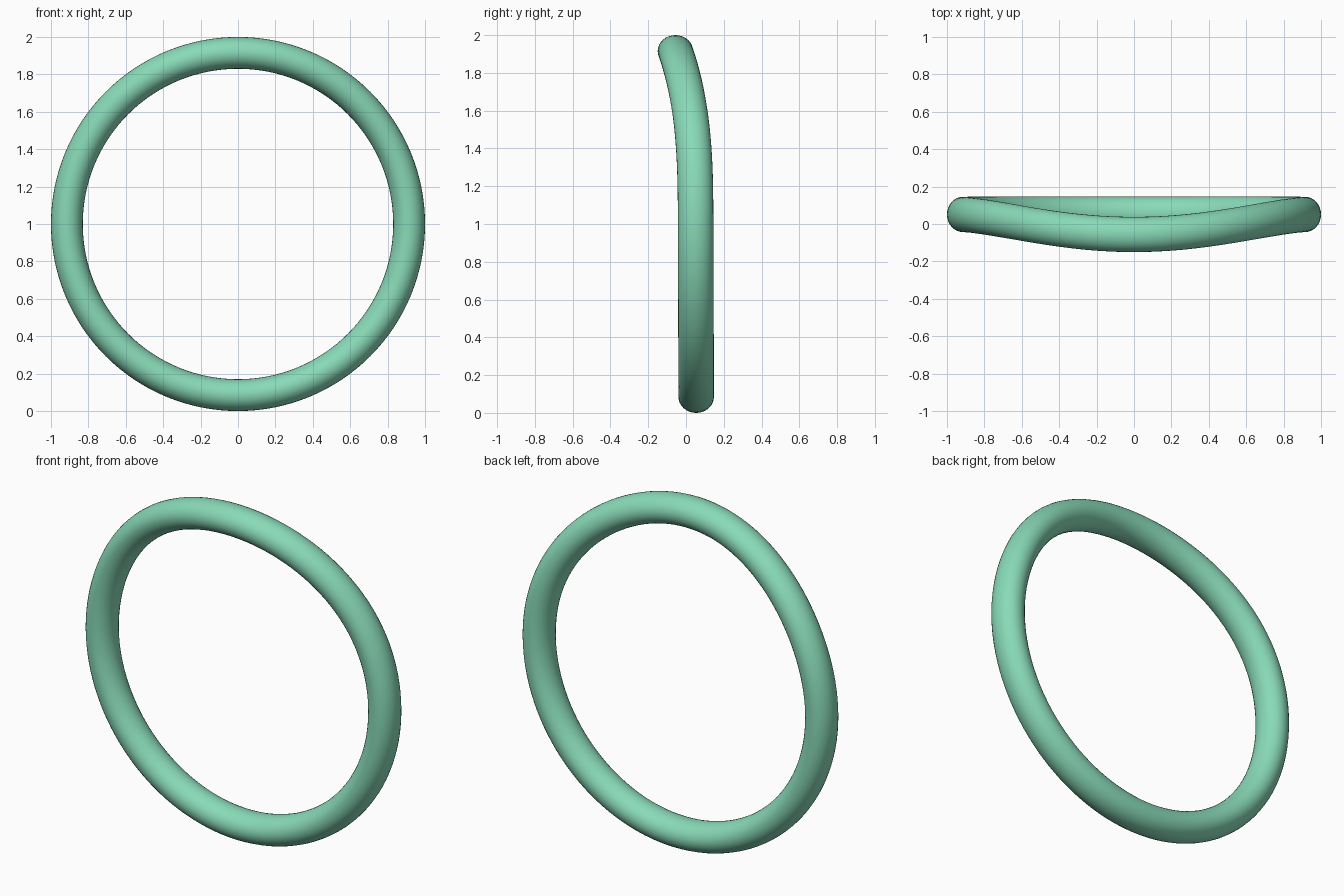
import bpy
from math import radians

if "Cube" in bpy.data.objects:
    bpy.data.objects.remove(bpy.data.objects["Cube"])

R, TUBE, DEPTH = 0.915, 0.085, 0.094

# ring: upright torus with a slightly deeper-than-wide tube
bpy.ops.mesh.primitive_torus_add(major_radius=R, minor_radius=TUBE,
                                 major_segments=128, minor_segments=32,
                                 rotation=(radians(90), 0, 0))
ring = bpy.context.object
ring.name = "ring"
bpy.ops.object.transform_apply(rotation=True)

# upper arc leans forward along a smooth curve
for v in ring.data.vertices:
    x, y, z = v.co
    t = z / (x * x + z * z) ** 0.5          # -1 at the bottom, 1 at the top
    lean = 0.051 - 0.003 * t - 0.104 * max(t, 0) ** 3
    v.co = (x, y * DEPTH / TUBE + lean, z + 1.0)

# soft green surface
mat = bpy.data.materials.new("green")
mat.diffuse_color = (0.25, 0.70, 0.48, 1)
mat.use_nodes = True
mat.node_tree.nodes["Principled BSDF"].inputs["Base Color"].default_value = mat.diffuse_color
ring.data.materials.append(mat)
bpy.ops.object.shade_smooth()
